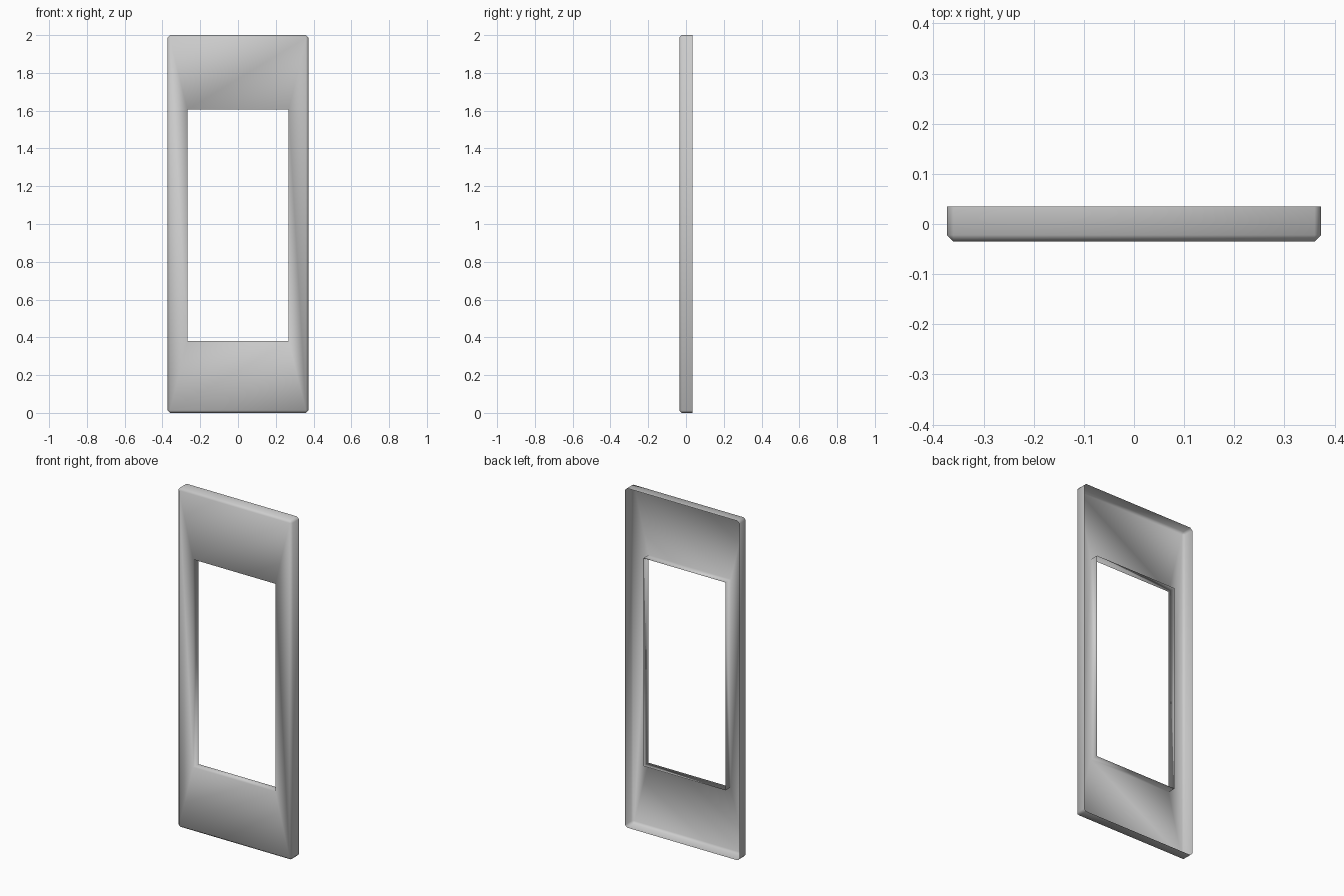
import bpy, bmesh
from mathutils import Matrix, Vector

if "Cube" in bpy.data.objects:
    bpy.data.objects.remove(bpy.data.objects["Cube"])

W, D, H = 0.373, 0.035, 2.0          # half width, half depth, height
HX, Z0, Z1 = 0.268, 0.38, 1.605      # window opening
CHAMFER, LIP = 0.013, 0.05

bm = bmesh.new()

# Outer block with chamfered front and corner edges
bmesh.ops.create_cube(bm, size=1, matrix=Matrix.Translation((0, 0, H / 2))
                      @ Matrix.Diagonal((2 * W, 2 * D, H, 1)))
edges = [e for e in bm.edges if not all(v.co.y > 0 for v in e.verts)]
# corner edges are those along y; front edges lie on the -y face
bmesh.ops.bevel(bm, geom=edges, offset=CHAMFER, segments=1, affect='EDGES',
                profile=0.5, clamp_overlap=True)
bm.normal_update()

# Open back
back = max(bm.faces, key=lambda f: f.calc_area() * f.normal.y)
bmesh.ops.delete(bm, geom=[back], context='FACES_ONLY')

# Front face inset to the opening
front = min(bm.faces, key=lambda f: f.calc_area() * f.normal.y)
bmesh.ops.inset_individual(bm, faces=[front], thickness=0.05)
for v in front.verts:
    v.co = Vector((HX if v.co.x > 0 else -HX, -D, Z1 if v.co.z > 1 else Z0))

# Inner lip running back from the opening
lip = bmesh.ops.extrude_discrete_faces(bm, faces=[front])["faces"][0]
for v in lip.verts:
    v.co.y += LIP
bmesh.ops.delete(bm, geom=[lip], context='FACES')

for f in bm.faces:
    f.smooth = True

mesh = bpy.data.meshes.new("door_frame_panel")
bm.to_mesh(mesh)
bm.free()
bpy.context.collection.objects.link(bpy.data.objects.new("door_frame_panel", mesh))
